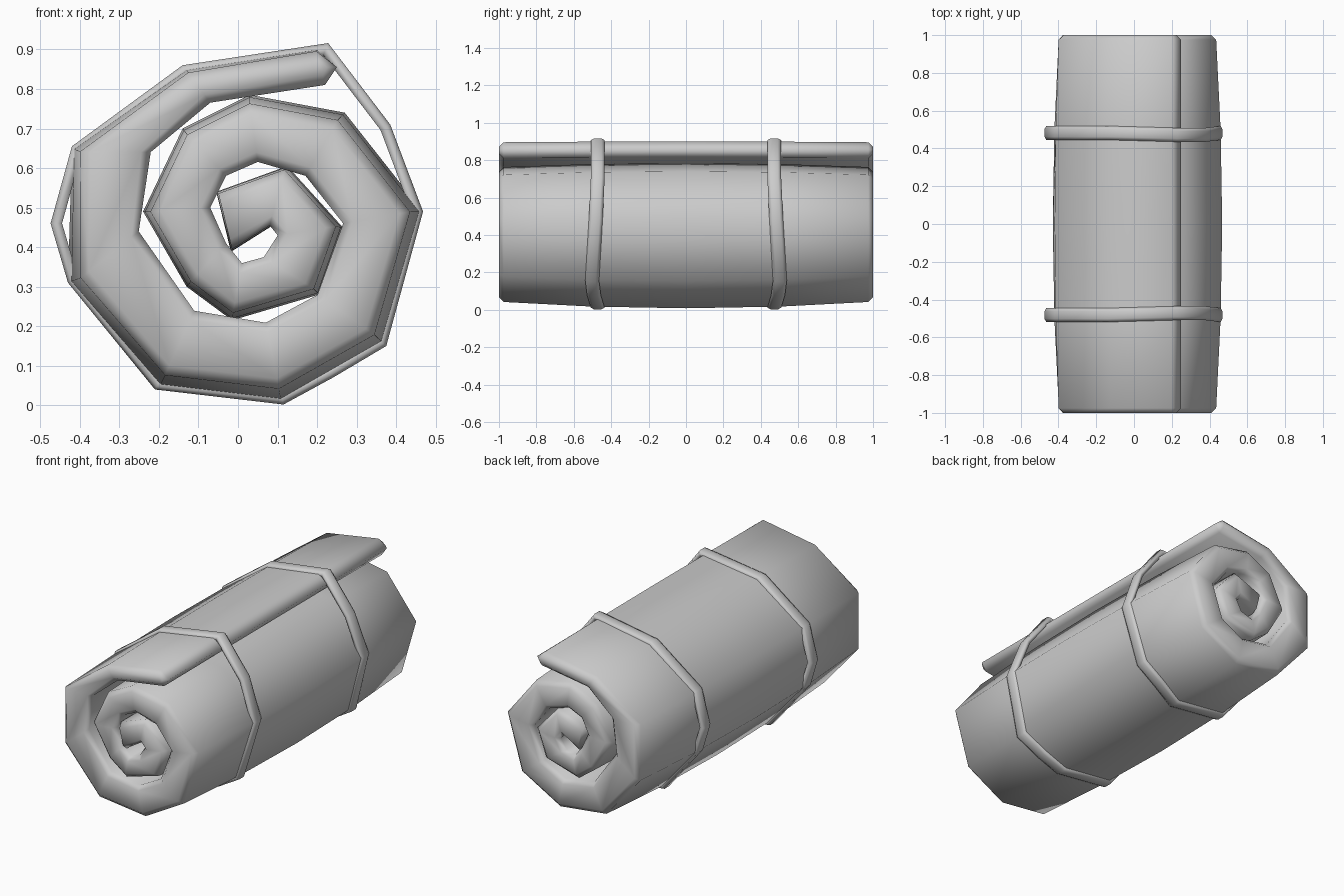
import bpy
import bmesh
from mathutils import Vector

cube = bpy.data.objects.get("Cube")
if cube:
    bpy.data.objects.remove(cube)

# Single plain grey cloth
cloth = bpy.data.materials.new("grey_cloth")
cloth.use_nodes = True
GREY = (0.6, 0.6, 0.6, 1)
cloth.diffuse_color = GREY
cloth.node_tree.nodes["Principled BSDF"].inputs["Base Color"].default_value = GREY


def finish(bm, name):
    bmesh.ops.recalc_face_normals(bm, faces=bm.faces)
    mesh = bpy.data.meshes.new(name)
    bm.to_mesh(mesh)
    bm.free()
    mesh.materials.append(cloth)
    mesh.shade_smooth()
    obj = bpy.data.objects.new(name, mesh)
    bpy.context.collection.objects.link(obj)
    return obj


def bridge(bm, a, b):
    """Join two closed rings of vertices with quads."""
    for i in range(len(a)):
        j = (i + 1) % len(a)
        bm.faces.new((a[i], a[j], b[j], b[i]))


# Spiral cross-section (x, z), from the core to the loose flap
OUTER = [(-.055, .54), (.125, .605), (.265, .45), (.205, .28), (-.015, .215), (-.13, .30),
         (-.24, .49), (-.14, .70), (.03, .785), (.27, .74), (.467, .49), (.37, .155),
         (.11, .008), (-.20, .045), (-.43, .31), (-.42, .65), (-.13, .85), (.20, .90)]
INNER = [(-.015, .395), (.08, .455), (.1, .43), (.065, .375), (.01, .36), (-.03, .41),
         (-.07, .50), (-.03, .58), (.05, .615), (.17, .58), (.265, .46), (.20, .28),
         (.07, .21), (-.11, .24), (-.25, .44), (-.22, .64), (-.07, .765), (.22, .81)]
TIP = Vector((.25, .855))
CENTRE = Vector((.02, .48))
TAPER = .075


def station(bm, y, inset):
    """One closed ring of the roll; it narrows to the ends, the flap stays straight."""
    outer, inner = [], []
    count = len(OUTER)
    for i, (o, n) in enumerate(zip(OUTER, INNER)):
        o, n = Vector(o), Vector(n)
        amount = TAPER * min(1, max(.15, (count - 1 - i) / 3))
        shrink = 1 - amount * y * y
        grow = shrink / (1 - amount)
        o = CENTRE + (o - CENTRE) * shrink
        n = CENTRE + (n - CENTRE) * grow
        across = (n - o).normalized() * inset
        outer.append(o + across)
        inner.append(n - across)
    ring = outer + [TIP - Vector((inset, 0))] + inner[::-1]
    return [bm.verts.new((p.x, y, p.y)) for p in ring]


# Rolled mat with softened rims and flat spiral ends
bm = bmesh.new()
rings = [station(bm, y, inset) for y, inset in
         ((-1, .025), (-.975, 0), (-.5, 0), (0, 0), (.5, 0), (.975, 0), (1, .025))]
for a, b in zip(rings, rings[1:]):
    bridge(bm, a, b)
for ring in (rings[0], rings[-1]):
    last = len(ring) - 1
    half = len(OUTER)
    for i in range(half - 1):
        bm.faces.new((ring[i], ring[i + 1], ring[last - i - 1], ring[last - i]))
    bm.faces.new((ring[half - 1], ring[half], ring[half + 1]))
finish(bm, "rolled_mat")

# Strap outline (x, z) with a sideways drift in y
STRAP = [(.228, .916, 0), (.385, .71, 0), (.468, .49, .01), (.375, .15, .03), (.24, .07, .02),
         (.115, .002, 0), (-.21, .04, 0), (-.43, .31, .01), (-.474, .46, .01),
         (-.42, .655, .01), (-.14, .86, .01)]
# Strap section: (offset along the roll, depth below the outside)
SECTION = [(-.02, 0), (.02, 0), (.037, .009), (.03, .028), (-.03, .028), (-.037, .009)]


def strap(name, side):
    bm = bmesh.new()
    path = [Vector((x, 0, z)) for x, z, _ in STRAP]
    rings = []
    for i, point in enumerate(path):
        before = (point - path[i - 1]).normalized()
        after = (path[(i + 1) % len(path)] - point).normalized()
        along = (before + after).normalized()
        inward = Vector((along.z, 0, -along.x))
        if inward.dot(Vector((0, 0, .46)) - point) < 0:
            inward.negate()
        mitre = 1 / max(.5, along.dot(after))
        y = .472 + STRAP[i][2]
        rings.append([bm.verts.new(point + inward * d * mitre + Vector((0, side * (y + w), 0)))
                      for w, d in SECTION])
    for i, ring in enumerate(rings):
        bridge(bm, rings[i - 1], ring)
    finish(bm, name)


strap("front_strap", -1)
strap("back_strap", 1)
